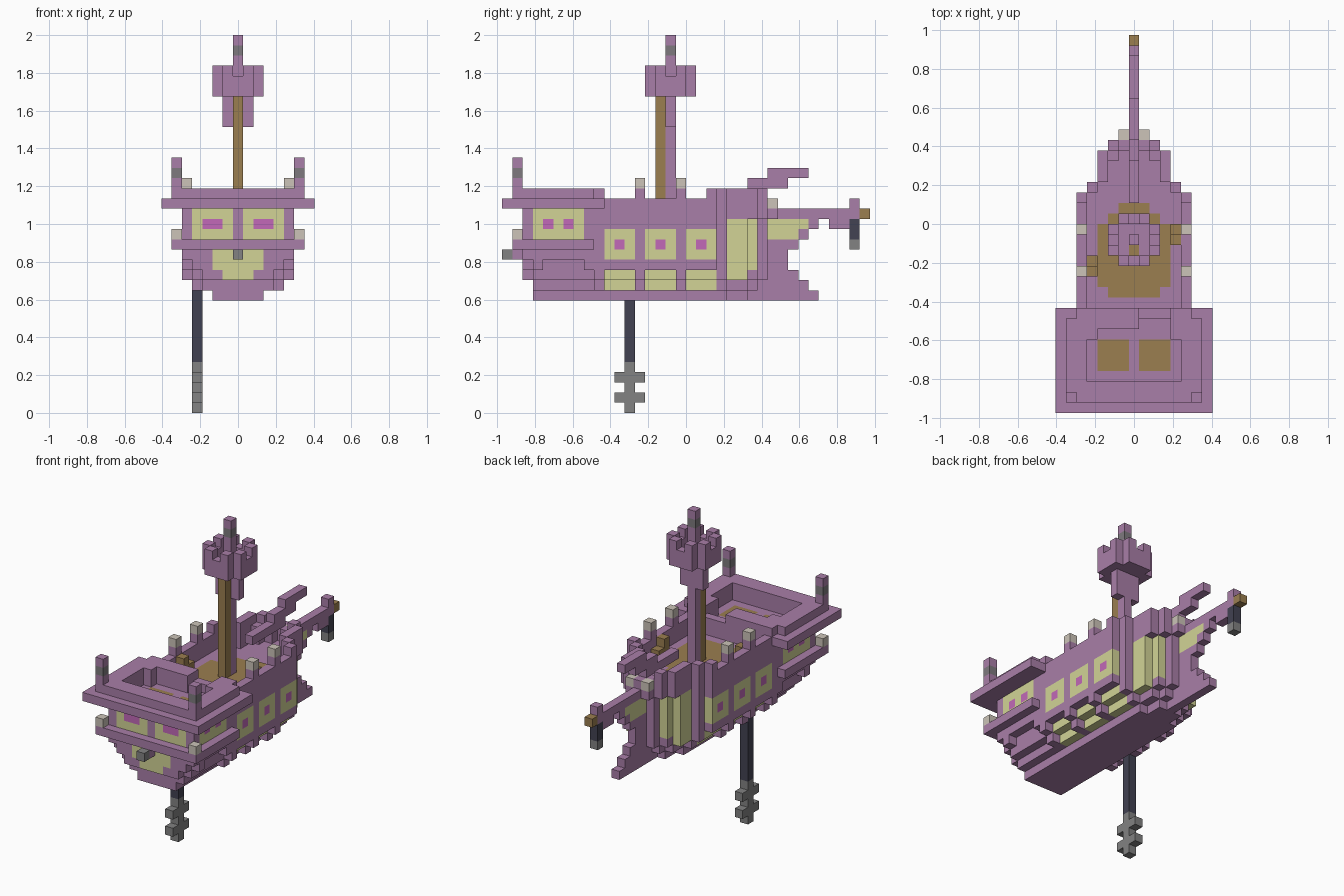
import bpy
import bmesh
from mathutils import Vector

starter = bpy.data.objects.get("Cube")
if starter:
    bpy.data.objects.remove(starter, do_unlink=True)

BLOCK = 2 / 37      # edge length of one building block
MIDDLE = 18         # block row lying on y = 0

PALETTE = {
    "purple_stone": (169, 126, 168),
    "pale_yellow_brick": (210, 212, 150),
    "brown_wood": (155, 126, 80),
    "magenta_glass": (194, 105, 184),
    "dark_chain": (66, 66, 82),
    "grey_iron": (130, 130, 130),
    "pale_rod": (204, 196, 184),
    "dim_lamp": (126, 122, 126),
}
COLOURS = list(PALETTE)
PURPLE, YELLOW, BROWN, MAGENTA, CHAIN, IRON, ROD, LAMP = COLOURS


def linear(value):
    value /= 255
    return value / 12.92 if value <= 0.04045 else ((value + 0.055) / 1.055) ** 2.4


materials = []
for colour_name, rgb in PALETTE.items():
    material = bpy.data.materials.new(colour_name)
    material.use_nodes = True
    rgba = [linear(channel) for channel in rgb] + [1.0]
    material.diffuse_color = rgba
    shader = material.node_tree.nodes["Principled BSDF"]
    shader.inputs["Base Color"].default_value = rgba
    shader.inputs["Roughness"].default_value = 0.9
    materials.append(material)

blocks = {}         # (across, along, up) -> (part name, colour)


def span(limits):
    """One number means a single row, a pair means first and last row."""
    first, last = limits if isinstance(limits, tuple) else (limits, limits)
    return range(first, last + 1)


def place(part, colour, across, along, up, mirror=False):
    for i in span(across):
        for j in span(along):
            for k in span(up):
                for side in ((i, -i) if mirror else (i,)):
                    blocks[side, j, k] = (part, colour)


def paint(colour, across, along, up):
    """Recolour existing blocks on both sides of the ship."""
    for i in span(across):
        for j in span(along):
            for k in span(up):
                for cell in ((i, j, k), (-i, j, k)):
                    if cell in blocks:
                        blocks[cell] = (blocks[cell][0], colour)


def clear(across, along, up):
    for i in span(across):
        for j in span(along):
            for k in span(up):
                blocks.pop((i, j, k), None)


def rail_half_width(j):
    """Half width of the deck outline, narrowing towards the bow."""
    for last_row, half in ((20, 5), (21, 4), (24, 3), (25, 2), (26, 1)):
        if j <= last_row:
            return half
    return 0


def hull_half_width(j, k):
    """Half width under the deck: ribbed bilge, finer bow, rounded stern."""
    bilge = max(2, min(5, k - 9))
    bow = rail_half_width(j)
    if k < 19:
        bow = min(bow, max(0, 26 - j)) - max(0, 13 - k)
    if j in (9, 13, 17) and k > 11:
        bilge = min(5, k - 8)
    if 4 <= j <= 7 and k == 14:
        bilge = 4
    if j < 4:
        bilge = max(1, min(5, k - 12 + j))
    return max(0, min(bilge, bow))


# Hull: tapered in section and in plan
for k in span((11, 20)):
    for j in span((3 if k < 13 else 2, 26)):
        half = hull_half_width(j, k)
        place("hull", PURPLE, (-half, half), j, k)

# Sunken main deck with its planking
clear((-4, 4), (10, 19), (19, 20))
for half, rows in ((2, 11), (3, (12, 17)), (2, 18), (1, 19)):
    paint(BROWN, (0, half), rows, 18)
for name, side, row in (("port_steps", -4, 13), ("starboard_steps", 4, 16)):
    place(name, BROWN, side, (row, row + 1), 19)
    place(name, BROWN, side, row, 20)

# Sunken foredeck and its rail following the outline
for j in span((20, 25)):
    reach = hull_half_width(j, 18) - 1
    clear((-reach, reach), j, (19, 20))
    half = rail_half_width(j)
    inner = min(half, rail_half_width(j + 1) + 1)
    place("foredeck_rail", PURPLE, (inner, half), j, 21, mirror=True)

# Stem blade, bowsprit and upper spur
for k, tip in zip(span((11, 19)), (30, 29, 28, 27, 27, 28, 29, 30, 34)):
    place("stem_blade" if k < 19 else "bowsprit", PURPLE, 0, (27, tip), k)
place("bowsprit", PURPLE, 0, (32, 33), 18)
place("bowsprit", PURPLE, 0, 34, 20)
place("bowsprit_cap", BROWN, 0, 35, 19)
place("upper_spur", PURPLE, 0, (20, 25), 21)
place("upper_spur", PURPLE, 0, (24, 27), 22)
place("upper_spur", PURPLE, 0, (26, 29), 23)
place("bow_chain", CHAIN, 0, 34, (17, 18))
place("bow_lantern", IRON, 0, 34, 16)
place("bow_rod", ROD, 1, 26, 20, mirror=True)

# Stern cabin: ledge, overhanging roof, raised rim and sunken floor
place("stern_ledge", PURPLE, (-6, 6), (1, 8), 16)
place("cabin_roof", PURPLE, (-7, 7), (0, 9), 20)
place("roof_rim", PURPLE, (-6, 6), (1, 8), 21)
place("roof_rim", PURPLE, (-5, 5), 9, 21)
clear((-4, 4), (3, 6), (20, 21))
clear((-3, 3), (7, 8), (20, 21))
clear((1, 3), 9, 21)
place("roof_rim", PURPLE, (-3, 0), 8, (20, 21))
paint(BROWN, (1, 3), (4, 6), 19)
place("stern_lamp", IRON, 0, 0, 15)
place("stern_lamp_bracket", PURPLE, 0, 1, 15)
place("stern_ledge_rod", ROD, 6, 1, 17, mirror=True)

# Corner posts and rail posts
place("corner_post", PURPLE, 6, 1, (22, 24), mirror=True)
paint(LAMP, 6, 1, 23)
for j in (13, 17):
    place("rail_post", PURPLE, 5, j, 21, mirror=True)
    place("rail_rod", ROD, 5, j, 22, mirror=True)

# Stern windows
paint(YELLOW, (1, 4), 2, (17, 19))
paint(MAGENTA, (2, 3), 2, 18)
paint(YELLOW, (0, 2), 2, (14, 15))
paint(YELLOW, (0, 1), 2, 13)
paint(YELLOW, 5, (3, 7), (17, 19))
for j in (4, 6):
    paint(MAGENTA, 5, j, 18)

# Side windows, the lower row set between the bilge ribs
for j in (10, 14, 18):
    paint(YELLOW, 5, (j, j + 2), (15, 17))
    paint(MAGENTA, 5, j + 1, 16)
    paint(YELLOW, 4, (j, j + 2), 13)
    paint(YELLOW, 3, (j, j + 2), 12)

# Bow panels
paint(YELLOW, 3, (22, 23), (13, 18))
paint(YELLOW, 2, 24, (14, 18))
paint(YELLOW, 0, (26, 29), 18)
paint(YELLOW, 0, (26, 28), 17)

# Mast, its bracket and the crow's nest
place("mast_back", PURPLE, 0, 16, (19, 30))
place("mast_bracket", PURPLE, (-1, 1), 16, (28, 30))
for i in span((-2, 2)):
    for j in span((-2, 2)):
        reach = abs(i) + abs(j)
        if reach == 4:
            continue
        on_ring = max(abs(i), abs(j)) == 2
        top = 33 if reach == 3 else 32 if on_ring else 31
        place("crows_nest", PURPLE, i, 16 + j, (31, top))
place("mast_front", BROWN, 0, 15, (19, 31))
place("mast_top", PURPLE, 0, 16, (32, 36))
paint(LAMP, 0, 16, 35)

# Anchor on its chain
place("anchor_chain", CHAIN, -4, 12, (5, 12))
place("anchor", IRON, -4, 12, (0, 4))
for k in (1, 3):
    place("anchor", IRON, -4, (11, 13), k)


def build(part):
    """Make one mesh from the outer faces of all blocks of a part."""
    bm = bmesh.new()
    corners = {}

    def corner(point):
        if point not in corners:
            i, j, k = point
            corners[point] = bm.verts.new(
                Vector((i - 0.5, j - MIDDLE, k)) * BLOCK)
        return corners[point]

    for cell, (owner, colour) in blocks.items():
        if owner != part:
            continue
        for axis in range(3):
            for step in (0, 1):
                neighbour = list(cell)
                neighbour[axis] += 1 if step else -1
                if tuple(neighbour) in blocks:
                    continue
                loop = []
                for a, b in ((0, 0), (1, 0), (1, 1), (0, 1)):
                    point = list(cell)
                    point[axis] += step
                    point[(axis + 1) % 3] += a
                    point[(axis + 2) % 3] += b
                    loop.append(corner(tuple(point)))
                face = bm.faces.new(loop if step else loop[::-1])
                face.material_index = COLOURS.index(colour)
    mesh = bpy.data.meshes.new(part)
    bm.to_mesh(mesh)
    bm.free()
    for material in materials:
        mesh.materials.append(material)
    bpy.context.collection.objects.link(bpy.data.objects.new(part, mesh))


for part in sorted({owner for owner, colour in blocks.values()}):
    build(part)
